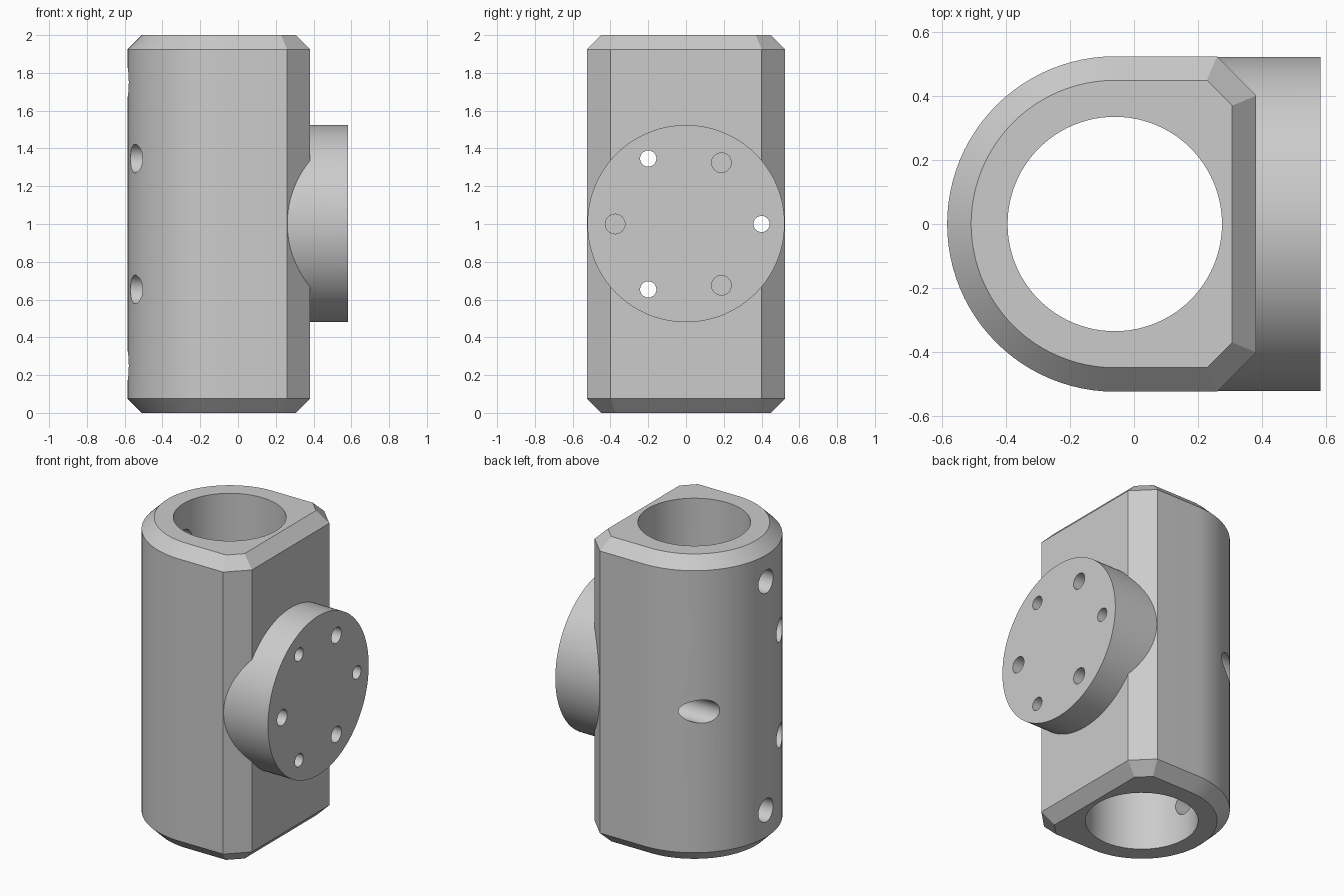
import bpy, bmesh, math
from mathutils import Matrix

if "Cube" in bpy.data.objects:
    bpy.data.objects.remove(bpy.data.objects["Cube"])

AXIS_X = -0.06      # centre line of the round back and the bore
MID_Z = 1.0

grey = bpy.data.materials.new("plain grey")
grey.diffuse_color = (0.6, 0.6, 0.6, 1)
grey.use_nodes = True
grey.node_tree.nodes["Principled BSDF"].inputs["Base Color"].default_value = grey.diffuse_color


def new_object(name, bm):
    bmesh.ops.recalc_face_normals(bm, faces=bm.faces)
    mesh = bpy.data.meshes.new(name)
    bm.to_mesh(mesh)
    bm.free()
    mesh.materials.append(grey)
    obj = bpy.data.objects.new(name, mesh)
    bpy.context.collection.objects.link(obj)
    return obj


def cylinder(name, radius, start, end, a, b, axis="X", sides=32):
    """Cylinder along x at (y, z) = (a, b), or along z at (x, y) = (a, b)."""
    mid = (start + end) / 2
    if axis == "X":
        place = Matrix.Translation((mid, a, b)) @ Matrix.Rotation(math.pi / 2, 4, "Y")
    else:
        place = Matrix.Translation((a, b, mid))
    bm = bmesh.new()
    bmesh.ops.create_cone(bm, cap_ends=True, segments=sides, radius1=radius,
                          radius2=radius, depth=end - start, matrix=place)
    return new_object(name, bm)


def combine(target, tool, operation):
    mod = target.modifiers.new(operation.lower(), "BOOLEAN")
    mod.operation, mod.solver, mod.object = operation, "EXACT", tool
    bpy.context.view_layer.objects.active = target
    bpy.ops.object.modifier_apply(modifier=mod.name)
    bpy.data.objects.remove(tool)


def outline(inset):
    """Round-backed, flat-fronted section, moved inwards by inset."""
    r = 0.524 - inset
    flat = 0.382 - inset
    diagonal = 0.783 - inset * math.sqrt(2)
    pts = [(AXIS_X + r * math.cos(t), r * math.sin(t))
           for t in (math.pi / 2 + math.pi * i / 48 for i in range(49))]
    return pts + [(diagonal - r, -r), (flat, flat - diagonal),
                  (flat, diagonal - flat), (diagonal - r, r)]


# Main block with chamfered ends
bm = bmesh.new()
rings = [[bm.verts.new((x, y, z)) for x, y in outline(inset)]
         for z, inset in ((0, 0.075), (0.075, 0), (1.925, 0), (2, 0.075))]
for low, high in zip(rings, rings[1:]):
    for i in range(len(low)):
        j = (i + 1) % len(low)
        bm.faces.new((low[i], low[j], high[j], high[i]))
bm.faces.new(rings[0])
bm.faces.new(rings[-1])
body = new_object("flanged_block", bm)

# Round side flange, then the vertical bore
combine(body, cylinder("flange", 0.522, 0.24, 0.583, 0, MID_Z + 0.002, sides=128), "UNION")
combine(body, cylinder("bore", 0.335, -0.2, 2.2, AXIS_X, 0, "Z", 96), "DIFFERENCE")

# Three screw holes with wide access from the back, three blind holes between them
for i in range(3):
    t = math.tau * i / 3
    y, z = 0.4 * math.cos(t), MID_Z + 0.4 * math.sin(t)
    combine(body, cylinder("screw_access", 0.076, -0.8, 0.25, y, z), "DIFFERENCE")
    combine(body, cylinder("screw_hole", 0.043, 0.2, 0.8, y, z), "DIFFERENCE")
    y, z = -0.375 * math.cos(t), MID_Z - 0.375 * math.sin(t)
    combine(body, cylinder("blind_hole", 0.052, 0.3, 0.8, y, z), "DIFFERENCE")

# Upper and lower holes through the back wall into the bore
for z in (0.25, 1.75):
    combine(body, cylinder("back_hole", 0.076, -0.8, AXIS_X, 0, z), "DIFFERENCE")

bpy.ops.object.select_all(action="DESELECT")
body.select_set(True)
bpy.context.view_layer.objects.active = body
bpy.ops.object.shade_smooth_by_angle(angle=math.radians(30))
